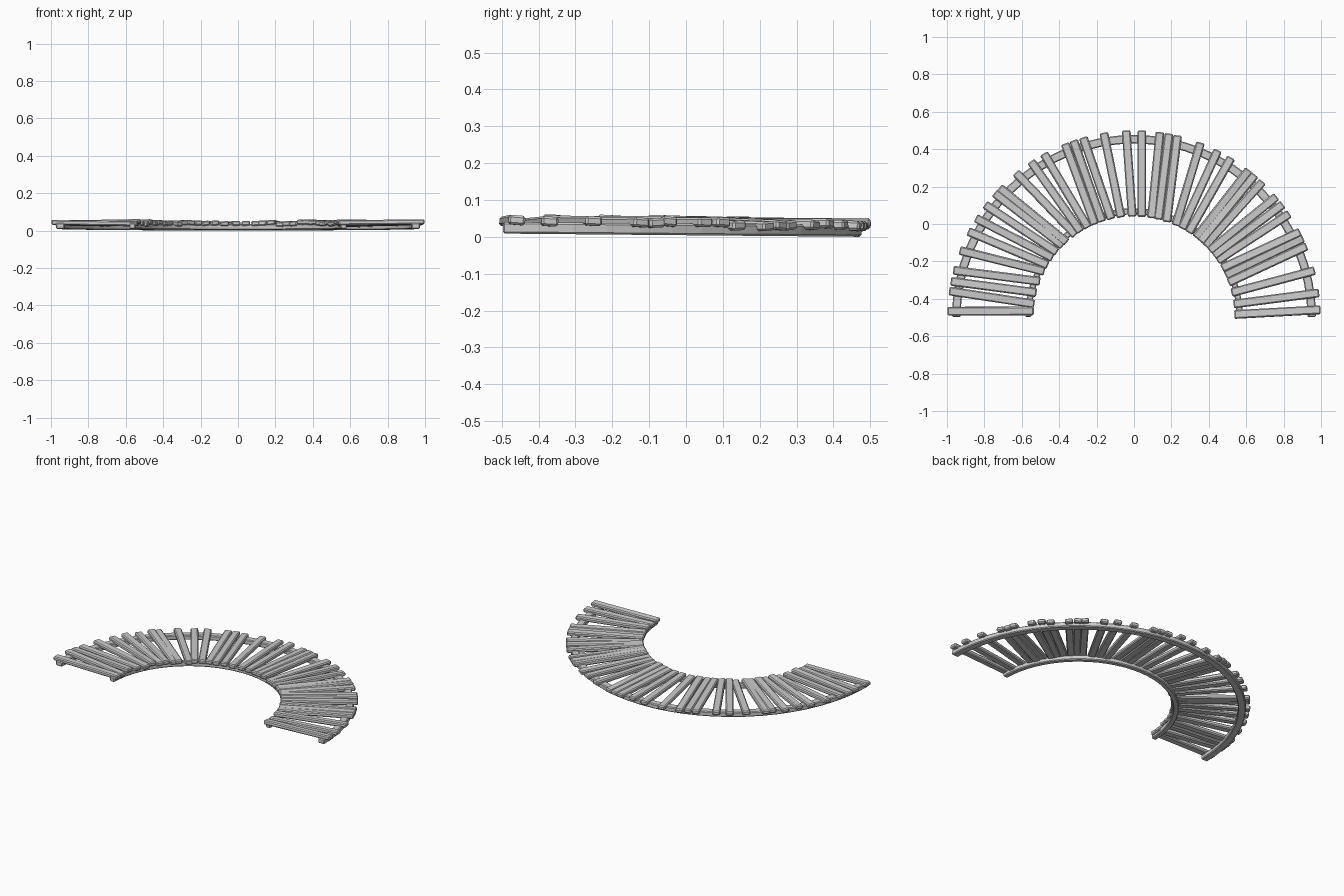
import bpy, bmesh, math, random
from mathutils import Vector, Matrix

if "Cube" in bpy.data.objects:
    bpy.data.objects.remove(bpy.data.objects["Cube"])

random.seed(4)
CY = -0.497  # centre of the half ring


def polar(deg, r, z=0.0):
    # angle is measured from the left end, over the back, to the right end
    a = math.pi - math.radians(deg)
    y = CY + r * math.sin(a)
    return Vector((r * math.cos(a), y, z - 0.009 * y))


def finish(bm, name, bevel):
    bmesh.ops.recalc_face_normals(bm, faces=bm.faces)
    mesh = bpy.data.meshes.new(name)
    bm.to_mesh(mesh)
    bm.free()
    ob = bpy.data.objects.new(name, mesh)
    bpy.context.collection.objects.link(ob)
    mod = ob.modifiers.new("chamfer", 'BEVEL')
    mod.width = bevel
    mod.segments = 1
    mod.limit_method = 'ANGLE'
    mod.angle_limit = math.radians(40)
    return ob


def rail(name, r, width, z0, z1, steps=32):
    bm = bmesh.new()
    rings = []
    for i in range(steps + 1):
        d = 180 * i / steps
        rings.append([bm.verts.new(polar(d, r + s * width / 2, z))
                      for s, z in ((-1, z0), (1, z0), (1, z1), (-1, z1))])
    for a, b in zip(rings, rings[1:]):
        for k in range(4):
            bm.faces.new((a[k], a[(k + 1) % 4], b[(k + 1) % 4], b[k]))
    bm.faces.new(rings[0])
    bm.faces.new(rings[-1][::-1])
    return finish(bm, name, 0.005)


def plank(name, outer_deg, inner_deg):
    dz = random.uniform(-0.003, 0.003)
    tilt = random.uniform(-0.004, 0.006)
    p = polar(outer_deg, 0.998, 0.038 + dz - tilt)
    q = polar(inner_deg, 0.537, 0.038 + dz + tilt)
    x = (p - q).normalized()
    y = Vector((0, 0, 1)).cross(x).normalized()
    rot = Matrix((x, y, x.cross(y))).transposed().to_4x4()
    roll = Matrix.Rotation(math.radians(random.uniform(-5, 5)), 4, 'X')
    size = Matrix.Diagonal(((p - q).length, 0.046, 0.026, 1))
    bm = bmesh.new()
    bmesh.ops.create_cube(
        bm, size=1, matrix=Matrix.Translation((p + q) / 2) @ rot @ roll @ size)
    return finish(bm, name, 0.006)


# curved supports
rail("outer_rail", 0.95, 0.046, 0.0045, 0.036)
rail("inner_rail", 0.565, 0.033, 0.0045, 0.036)

# uneven planks: angle of outer end, angle of inner end
planks = [
    (1.8, 3.4), (8, 7.5), (11, 14), (14.5, 20.8), (20.9, 27), (27.3, 31),
    (32, 36), (37, 40), (41.6, 45), (43.9, 48), (50.7, 54.5), (56.5, 58),
    (61.1, 62.7), (68.3, 67), (71.1, 71.5), (74.2, 77), (80.7, 82.6),
    (87.6, 89), (92.4, 94.5), (98, 100), (100.8, 104), (103.5, 109),
    (110.9, 114.5), (116.7, 118.5), (121.4, 123), (128, 128), (130.4, 131.5),
    (133.5, 135), (139.8, 138.7), (142.9, 142.5), (146.4, 146), (152.9, 151),
    (155, 155.5), (157.7, 160), (165.6, 166), (172.6, 172.6), (177.8, 178.6),
]
for i, (o, n) in enumerate(planks):
    plank(f"plank_{i + 1:02d}", o, n)
